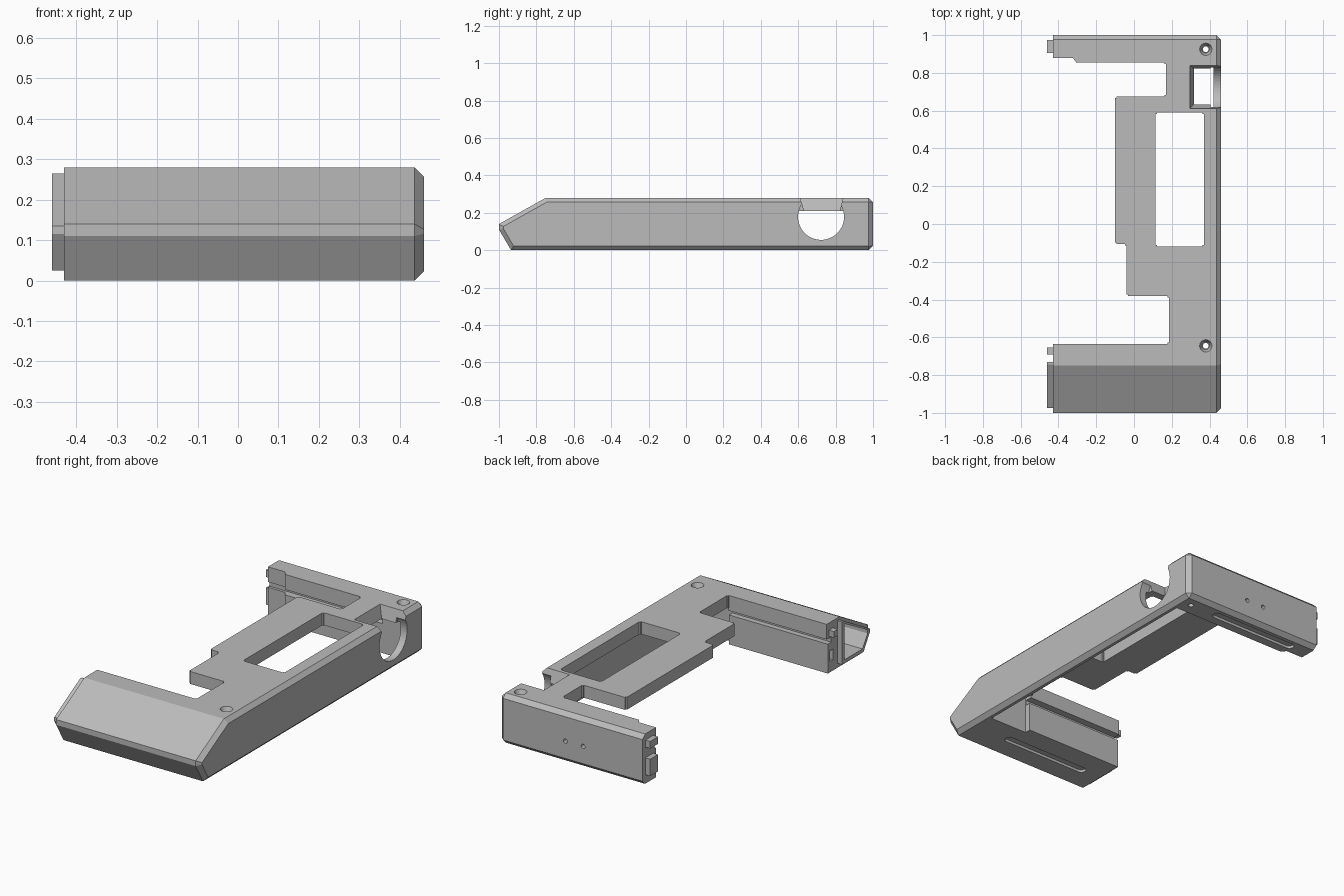
import bpy, bmesh, math
from mathutils import Vector

if "Cube" in bpy.data.objects:
    bpy.data.objects.remove(bpy.data.objects["Cube"])

grey = bpy.data.materials.new("plain grey")
grey.use_nodes = True
grey.diffuse_color = (0.5, 0.5, 0.5, 1)
grey.node_tree.nodes["Principled BSDF"].inputs["Base Color"].default_value = (0.5, 0.5, 0.5, 1)


def finish(name, bm):
    bmesh.ops.recalc_face_normals(bm, faces=bm.faces)
    mesh = bpy.data.meshes.new(name)
    bm.to_mesh(mesh)
    bm.free()
    mesh.materials.append(grey)
    obj = bpy.data.objects.new(name, mesh)
    bpy.context.collection.objects.link(obj)
    return obj


def prism_mesh(points, axis, lo, hi):
    """Extrude a 2D outline along an axis (points are yz, xz or xy)."""
    def place(p):
        v = list(p)
        v.insert("xyz".index(axis), lo)
        return Vector(v)
    bm = bmesh.new()
    face = bm.faces.new([bm.verts.new(place(p)) for p in points])
    new = bmesh.ops.extrude_face_region(bm, geom=[face])["geom"]
    shift = Vector([hi - lo if a == axis else 0 for a in "xyz"])
    bmesh.ops.translate(bm, vec=shift, verts=[g for g in new if isinstance(g, bmesh.types.BMVert)])
    bmesh.ops.recalc_face_normals(bm, faces=bm.faces)
    return bm


def prism(name, points, axis, lo, hi):
    return finish(name, prism_mesh(points, axis, lo, hi))


def box(name, x, y, z):
    return prism(name, [(x[0], y[0]), (x[1], y[0]), (x[1], y[1]), (x[0], y[1])], "z", *z)


def circle(u, v, r, n=32):
    return [(u + r * math.cos(2 * math.pi * i / n), v + r * math.sin(2 * math.pi * i / n)) for i in range(n)]


def stadium(x0, x1, y, r, n=10):
    right = [(x1 + r * math.sin(math.pi * i / n), y - r * math.cos(math.pi * i / n)) for i in range(n + 1)]
    left = [(x0 - r * math.sin(math.pi * i / n), y + r * math.cos(math.pi * i / n)) for i in range(n + 1)]
    return right + left


def taper(name, top, bottom, z0, z1):
    """Loft between two equal-length outlines, wide at the top."""
    bm = bmesh.new()
    a = [bm.verts.new((*p, z0)) for p in bottom]
    b = [bm.verts.new((*p, z1)) for p in top]
    bm.faces.new(a)
    bm.faces.new(b)
    for i in range(len(a)):
        j = (i + 1) % len(a)
        bm.faces.new((a[i], a[j], b[j], b[i]))
    return finish(name, bm)


def rect(x0, x1, y0, y1):
    return [(x0, y0), (x1, y0), (x1, y1), (x0, y1)]


def cut(target, cutter):
    cutter.hide_render = True
    mod = target.modifiers.new("cut", "BOOLEAN")
    mod.operation, mod.solver, mod.object = "DIFFERENCE", "EXACT", cutter
    bpy.context.view_layer.objects.active = target
    bpy.ops.object.modifier_apply(modifier=mod.name)
    bpy.data.objects.remove(cutter)


# Outer shell: wedge-nosed side profile with chamfered outer and back edges
profile = [(-.935, 0), (-1, .11), (-1, .14), (-.75, .28), (1, .28), (1, 0)]
bm = prism_mesh(profile, "x", -.43, .46)
edges = [e for e in bm.edges if all(v.co.x > .45 for v in e.verts) or all(v.co.y > .99 for v in e.verts)]
edges = [e for e in edges if not all(v.co.x < -.42 for v in e.verts)]
bmesh.ops.bevel(bm, geom=edges, offset=.023, segments=1, affect="EDGES", clamp_overlap=True)
body = finish("body_frame", bm)

# Space beneath the top plate, with a set-back pocket by the front block
cut(body, box("under_space", (-.6, .42), (-.635, .855), (-.1, .21)))
cut(body, box("front_pocket", (.185, .42), (-.68, -.6), (-.1, .21)))

# Stepped inner outline of the plate
outline = [(-.6, -.635), (.185, -.635), (.185, -.38), (-.04, -.38), (-.04, -.105), (-.1, -.105),
           (-.1, .675), (.17, .675), (.17, .855), (-.305, .855), (-.325, .88), (-.6, .88)]
bm = prism_mesh(outline, "z", -.1, .4)
corners = [e for e in bm.edges if abs(e.verts[0].co.z - e.verts[1].co.z) > .1 and e.verts[0].co.x > -.2]
bmesh.ops.bevel(bm, geom=corners, offset=.008, segments=2, affect="EDGES")
cut(body, finish("inner_outline", bm))

# Window in the plate
bm = prism_mesh(rect(.115, .37, -.12, .59), "z", .1, .4)
corners = [e for e in bm.edges if abs(e.verts[0].co.z - e.verts[1].co.z) > .1]
bmesh.ops.bevel(bm, geom=corners, offset=.008, segments=2, affect="EDGES")
cut(body, finish("window", bm))

# Round side opening and the tapered notch above it
cut(body, prism("side_hole", circle(.722, .178, .123, 48), "x", .405, .6))
cut(body, taper("notch", rect(.295, .6, .61, .84), rect(.32, .6, .635, .82), .2, .281))

# Long grooves on the facing sides of the front block and back arm
cut(body, box("front_groove", (-.6, .3), (-.675, -.6), (.165, .195)))
cut(body, box("front_step", (-.6, .3), (-.645, -.6), (-.1, .18)))
cut(body, box("back_groove", (-.6, .3), (.8, .895), (.165, .195)))

# Hollow front block end and socket
hollow = [(-.91, .045), (-.955, .115), (-.955, .135), (-.755, .245), (-.75, .245), (-.75, .045)]
cut(body, prism("front_cavity", hollow, "x", -.6, .38))
cut(body, box("end_socket", (-.6, -.39), (-.69, -.665), (.06, .12)))

# Slots beneath, screw holes above, pin holes at the back
for y in (-.795, .93):
    cut(body, prism("foot_slot", stadium(-.3, .2, y, .025), "z", -.1, .015))
for y in (.925, -.645):
    cut(body, prism("screw_hole", circle(.38, y, .015, 24), "z", -.1, .4))
    cut(body, taper("screw_sink", circle(.38, y, .033, 24), circle(.38, y, .02, 24), .25, .281))
for x in (.05, -.06):
    cut(body, prism("pin_hole", circle(x, .12, .012, 16), "y", .96, 1.1))

# Hollow tongue at the open end of the front block
tongue = prism("front_tongue", [(-.92, .025), (-.975, .115), (-.975, .135), (-.745, .265),
                                (-.73, .265), (-.73, .025)], "x", -.46, -.41)
cut(tongue, prism("tongue_cavity", hollow, "x", -.6, -.3))

# Locating pegs
box("front_peg", (-.46, -.41), (-.69, -.655), (.205, .24))
box("back_upper_peg", (-.46, -.41), (.905, .975), (.205, .245))
box("back_lower_peg", (-.46, -.41), (.905, .975), (.05, .145))
